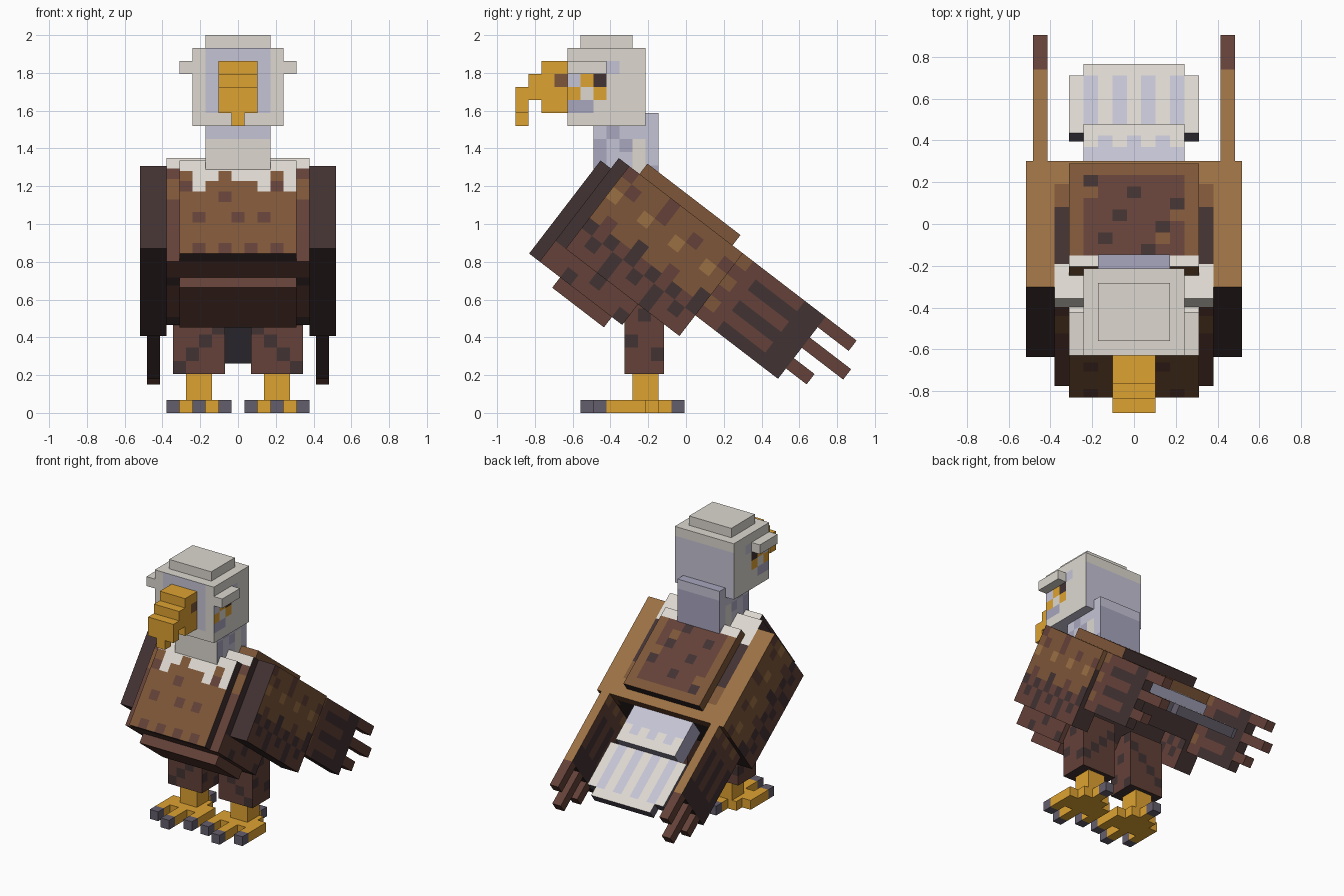
import bpy, bmesh, math

if "Cube" in bpy.data.objects:
    bpy.data.objects.remove(bpy.data.objects["Cube"])

U = 0.069                       # size of one block unit
TILT = math.radians(37.5)       # slope of body, wings and tail
COS, SIN = math.cos(TILT), math.sin(TILT)


def linear(v):
    v /= 255
    return v / 12.92 if v <= 0.04045 else ((v + 0.055) / 1.055) ** 2.4


PALETTE = {
    "bone": (221, 216, 208), "pale_lavender": (197, 196, 213),
    "lavender": (168, 166, 190), "gold": (222, 162, 50),
    "tan": (155, 112, 68), "brown": (125, 86, 56),
    "red_brown": (99, 65, 56), "dark_brown": (66, 50, 50),
    "slate": (100, 94, 108),
}
NAMES = list(PALETTE)
MATS = []
for n, rgb in PALETTE.items():
    m = bpy.data.materials.new(n)
    m.diffuse_color = (*[linear(c) for c in rgb], 1)
    m.use_nodes = True
    m.node_tree.nodes["Principled BSDF"].inputs["Base Color"].default_value = m.diffuse_color
    MATS.append(m)


def upright(x, y, z):
    return (x * U, (y - 0.1) * U, z * U)


def tilted(x, a, b):
    return (x * U, -0.637 + (a * COS + b * SIN) * U, 0.869 + (b * COS - a * SIN) * U)


def block(name, frame, xs, ys, zs, paint):
    """Box of unit cells; paint is a colour or rule(side, x, y, z) on cell centres."""
    lims = (xs, ys, zs)
    bm = bmesh.new()
    for ax in range(3):
        p, q = [i for i in range(3) if i != ax]
        np_, nq = (max(1, round(lims[i][1] - lims[i][0])) for i in (p, q))
        for end in (0, 1):
            side = ("left", "right", "front", "back", "bottom", "top")[ax * 2 + end]
            for i in range(np_):
                for j in range(nq):
                    def point(di, dj):
                        c = [0, 0, 0]
                        c[ax] = lims[ax][end]
                        c[p] = lims[p][0] + (i + di) * (lims[p][1] - lims[p][0]) / np_
                        c[q] = lims[q][0] + (j + dj) * (lims[q][1] - lims[q][0]) / nq
                        return c
                    vs = [bm.verts.new(frame(*point(*d))) for d in ((0, 0), (1, 0), (1, 1), (0, 1))]
                    f = bm.faces.new(vs)
                    cx, cy, cz = point(0.5, 0.5)
                    tone = paint if isinstance(paint, str) else paint(
                        side, cx, math.floor(cy), math.floor(cz))
                    f.material_index = NAMES.index(tone)
    bmesh.ops.remove_doubles(bm, verts=bm.verts, dist=1e-4)
    bmesh.ops.recalc_face_normals(bm, faces=bm.faces)
    me = bpy.data.meshes.new(name)
    bm.to_mesh(me)
    bm.free()
    for m in MATS:
        me.materials.append(m)
    ob = bpy.data.objects.new(name, me)
    bpy.context.collection.objects.link(ob)
    return ob


# ---- colour rules ----
def chest_paint(side, x, a, b):
    col = round(x + 4)
    if side == "front":
        if 6 - b < (1, 3, 2, 1, 2, 2, 3, 1, 3)[col]:
            return "bone"
        if (col, b) in {(1, 1), (4, 1), (6, 1), (1, -2), (3, -2), (5, -2), (7, -2), (3, 3), (0, 4), (7, 4)}:
            return "red_brown"
        return "brown"
    return "bone" if side == "top" else "dark_brown"


def body_paint(side, x, a, b):
    if side == "front":
        return "bone" if b >= 7 else "brown" if b in (4, 5) else "red_brown"
    if side == "top":
        return "bone" if a < 2 else "dark_brown"
    if b > -1:
        return "dark_brown"
    return "dark_brown" if (a * 2 + b) % 5 == 0 else "red_brown"


def rear_paint(side, x, a, b):
    if side == "top":
        return "tan" if a >= 9 else "brown"
    return "brown" if side == "back" and b == 7 else "dark_brown"


def saddle_paint(side, x, a, b):
    if side != "top":
        return "dark_brown" if side == "back" else "brown"
    if a == 1:
        return "bone" if round(abs(x)) in (3, 4) else "brown"
    if abs(x) > 3.5 or a == 9:
        return "brown"
    spot = (round(x) + 3 * a) % 7
    return "dark_brown" if spot == 0 else "brown" if spot == 4 and a % 2 else "red_brown"


def wing_paint(side, x, a, b):
    if side == "top":
        return "tan"
    if side == "back":
        return "brown" if b > 5 else "dark_brown"
    if side in ("front", "bottom"):
        return "dark_brown"
    if b == 5 and a % 3 == 0:
        return "tan"
    if (b == 6 and a % 3 == 1) or (b == 7 and a in (0, 4)):
        return "red_brown"
    if b >= 3 + (a % 3 == 1):
        return "brown"
    if b == 0:
        return "dark_brown" if a % 4 == 3 else "red_brown"
    return "red_brown" if a % 2 == (b > 1) else "dark_brown"


def tip_paint(side, x, a, b):
    if side == "top":
        return "tan"
    if a < 12:
        return "brown" if b % 2 else "red_brown"
    return "dark_brown" if a >= 17 or (b % 2 == 0 and a > 12) else "red_brown"


def tail_paint(side, x, a, b):
    if side == "top":
        return "pale_lavender" if round(abs(x)) in (1, 3) and a < 20 else "bone"
    return "slate"


def tail_base_paint(side, x, a, b):
    if side == "top":
        return "bone" if a == 14 or (a == 13 and round(x) % 2) else "pale_lavender"
    return "lavender" if side != "bottom" else "slate"


def neck_paint(side, x, y, z):
    if side == "front":
        return "pale_lavender" if z >= 21 else "bone"
    if side == "back":
        return "lavender" if z < 22 else "pale_lavender"
    if y in (-4, -7) and z < 21:
        return "bone" if y == -4 else "lavender"
    return "lavender" if (y + z) % 5 == 0 else "pale_lavender"


def head_paint(side, x, y, z):
    if side == "front":
        return "pale_lavender" if abs(x) < 2.6 and z > 22 else "bone"
    if side == "back":
        return "bone" if z == 27 else "pale_lavender"
    if side in ("left", "right"):
        if (y, z) == (-7, 25):
            return "dark_brown"
        if (y, z) in {(-8, 25), (-7, 24), (-9, 24)}:
            return "gold"
        if (y, z) in {(-9, 23), (-8, 23)}:
            return "lavender"
        if (y, z) in {(-9, 25), (-6, 26)}:
            return "pale_lavender"
    return "pale_lavender" if side == "bottom" else "bone"


def beak_paint(side, x, y, z):
    return "brown" if side in ("left", "right") and (y, z) == (-10, 25) else "gold"


def thigh_paint(side, x, y, z):
    if side == "bottom":
        return "dark_brown"
    return "dark_brown" if (y + 2 * z + round(abs(x) * 2)) % 5 == 0 else "red_brown"


# ---- tilted trunk ----
block("chest", tilted, (-4.5, 4.5), (-2, -1), (-2, 7), chest_paint)
block("body", tilted, (-5.5, 5.5), (-1, 7), (-2, 8), body_paint)
block("rear_body", tilted, (-5.5, 5.5), (7, 11), (3, 8), rear_paint)
block("saddle", tilted, (-4.5, 4.5), (1, 10), (8, 9), saddle_paint)
block("belly", tilted, (-4.5, 4.5), (1, 6), (-3, -2), "red_brown")

# ---- tail ----
block("tail_base", tilted, (-3.5, 3.5), (10, 15), (5, 7), tail_base_paint)
block("tail_fan", tilted, (-3.5, 3.5), (15, 21), (5, 6), tail_paint)

# ---- head and neck ----
block("neck", upright, (-2.5, 2.5), (-7, -2), (17, 23), neck_paint)
block("head", upright, (-3.5, 3.5), (-9, -3), (22, 28), head_paint)
block("crown", upright, (-2.5, 2.5), (-8, -4), (28, 29), "bone")
block("beak", upright, (-1.5, 1.5), (-11, -9), (23, 27), beak_paint)
block("beak_ridge", upright, (-1.5, 1.5), (-12, -11), (24, 26), "gold")
block("beak_hook", upright, (-1.5, 1.5), (-13, -12), (23, 25), "gold")
block("beak_point", upright, (-0.5, 0.5), (-13, -12), (22, 23), "gold")

# ---- mirrored parts ----
for s, tag in ((-1, "left"), (1, "right")):
    def span(lo, hi):
        return (lo, hi) if s > 0 else (-hi, -lo)

    block(tag + "_brow", upright, span(3.5, 4.5), (-9, -6), (26, 27), "bone")
    block(tag + "_tail_edge", tilted, span(3.5, 4.5), (15, 20), (5, 6),
          lambda side, x, a, b: "bone" if side == "top" else "slate")
    block(tag + "_wing", tilted, span(5.5, 7.5), (0, 11), (0, 8), wing_paint)
    block(tag + "_wing_tip", tilted, span(6, 7), (11, 19), (2, 8), tip_paint)
    for k, (b, end) in enumerate(((7, 22), (5, 23), (3, 21))):
        block(f"{tag}_feather_{k}", tilted, span(6, 7), (19, end), (b, b + 1), "red_brown")

    # leg and foot
    block(tag + "_thigh", upright, span(1, 5), (-4.6, -1.6), (3, 9), thigh_paint)
    block(tag + "_shank", upright, span(2, 4), (-4, -2), (1, 3), "gold")
    block(tag + "_foot", upright, span(1.5, 4.5), (-5, -2), (0, 1), "gold")
    for k, (x, root, tip) in enumerate(((0.5, -3, -6), (2.5, -5, -7), (4.5, -3, -6))):
        block(f"{tag}_toe_{k}", upright, span(x, x + 1), (tip, root), (0, 1), "gold")
        block(f"{tag}_claw_{k}", upright, span(x, x + 1), (tip - 1, tip), (0, 1), "slate")
    block(tag + "_back_toe", upright, span(2.5, 3.5), (-2, -1), (0, 1), "gold")
    block(tag + "_back_claw", upright, span(2.5, 3.5), (-1, 0), (0, 1), "slate")
